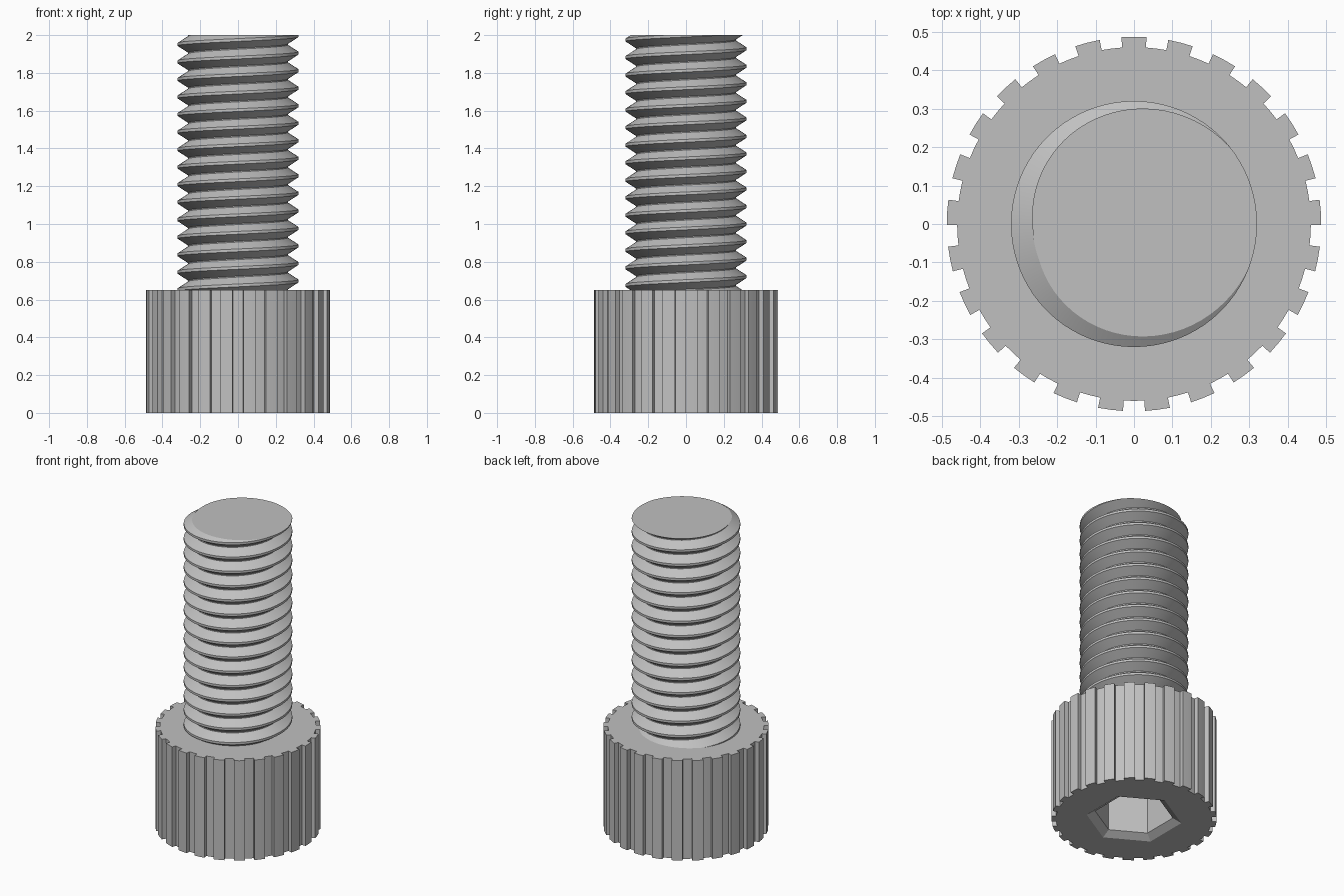
import bpy, bmesh
from math import radians, pi, cos, sin

cube = bpy.data.objects.get("Cube")
if cube:
    bpy.data.objects.remove(cube, do_unlink=True)

HEAD_HEIGHT = 0.65
HEAD_RADIUS, GROOVE_RADIUS, TEETH = 0.487, 0.46, 25
LENGTH = 2.0
PITCH, CREST, ROOT = 0.0928, 0.32, 0.264

steel = bpy.data.materials.new("grey steel")
steel.use_nodes = True
colour = (0.53, 0.53, 0.53, 1)
steel.diffuse_color = colour
steel.node_tree.nodes["Principled BSDF"].inputs["Base Color"].default_value = colour


def finish(name, bm):
    """Turn a bmesh into a smooth-shaded object with sharp edges."""
    bmesh.ops.recalc_face_normals(bm, faces=bm.faces)
    mesh = bpy.data.meshes.new(name)
    bm.to_mesh(mesh)
    bm.free()
    mesh.materials.append(steel)
    ob = bpy.data.objects.new(name, mesh)
    bpy.context.collection.objects.link(ob)
    bpy.ops.object.select_all(action='DESELECT')
    ob.select_set(True)
    bpy.context.view_layer.objects.active = ob
    bpy.ops.object.shade_smooth_by_angle(angle=radians(25))
    return ob


def ring(bm, points, z):
    return [bm.verts.new((r * cos(a), r * sin(a), z)) for r, a in points]


def bridge(bm, low, high):
    for i in range(len(low)):
        j = (i + 1) % len(low)
        bm.faces.new((low[i], low[j], high[j], high[i]))


# Grooved head with a chamfered hexagonal socket underneath
bm = bmesh.new()
step, half = 2 * pi / TEETH, radians(3.85)
outline = []
for k in range(TEETH):
    a = pi / 2 + k * step
    outline += [(GROOVE_RADIUS, a - step / 2), (GROOVE_RADIUS, a - half),
                (HEAD_RADIUS, a - half), (HEAD_RADIUS, a),
                (HEAD_RADIUS, a + half), (GROOVE_RADIUS, a + half)]
bottom, top = ring(bm, outline, 0), ring(bm, outline, HEAD_HEIGHT)
bridge(bm, bottom, top)
bm.faces.new(top)


def hexagon(radius, z):
    return ring(bm, [(radius, pi / 6 + i * pi / 3) for i in range(6)], z)


rim, throat, floor = hexagon(0.283, 0), hexagon(0.232, 0.03), hexagon(0.232, 0.36)
bridge(bm, rim, throat)
bridge(bm, throat, floor)
bm.faces.new(floor)
border = [e for e in bm.edges if all(v.co.z == 0 for v in e.verts)]
bmesh.ops.triangle_fill(bm, edges=border, use_beauty=True)
finish("socket_head", bm)

# Threaded shank: a helical sweep of one thread profile, trimmed flat
bm = bmesh.new()
SEGMENTS, TURNS_BELOW, TURNS_ABOVE = 72, 17, 2
profile = [(CREST, -0.08), (CREST, 0.08), (ROOT, 0.47), (ROOT, 0.53), (CREST, 0.92)]
rows = []
for i in range(-TURNS_BELOW * SEGMENTS, TURNS_ABOVE * SEGMENTS + 1):
    a = 2 * pi * i / SEGMENTS
    z = LENGTH + PITCH * (a - radians(10)) / (2 * pi)
    rows.append([bm.verts.new((r * cos(a), r * sin(a), z + PITCH * h)) for r, h in profile])
for r0, r1 in zip(rows, rows[1:]):
    for j in range(len(profile) - 1):
        bm.faces.new((r0[j], r1[j], r1[j + 1], r0[j + 1]))
bmesh.ops.remove_doubles(bm, verts=bm.verts, dist=1e-5)
for z, direction in ((LENGTH, 1), (HEAD_HEIGHT - 0.03, -1)):
    cut = bmesh.ops.bisect_plane(bm, geom=bm.verts[:] + bm.edges[:] + bm.faces[:], dist=1e-6,
                                 plane_co=(0, 0, z), plane_no=(0, 0, direction),
                                 clear_outer=True)
    edges = [g for g in cut["geom_cut"] if isinstance(g, bmesh.types.BMEdge)]
    bmesh.ops.contextual_create(bm, geom=edges)
finish("threaded_shank", bm)
